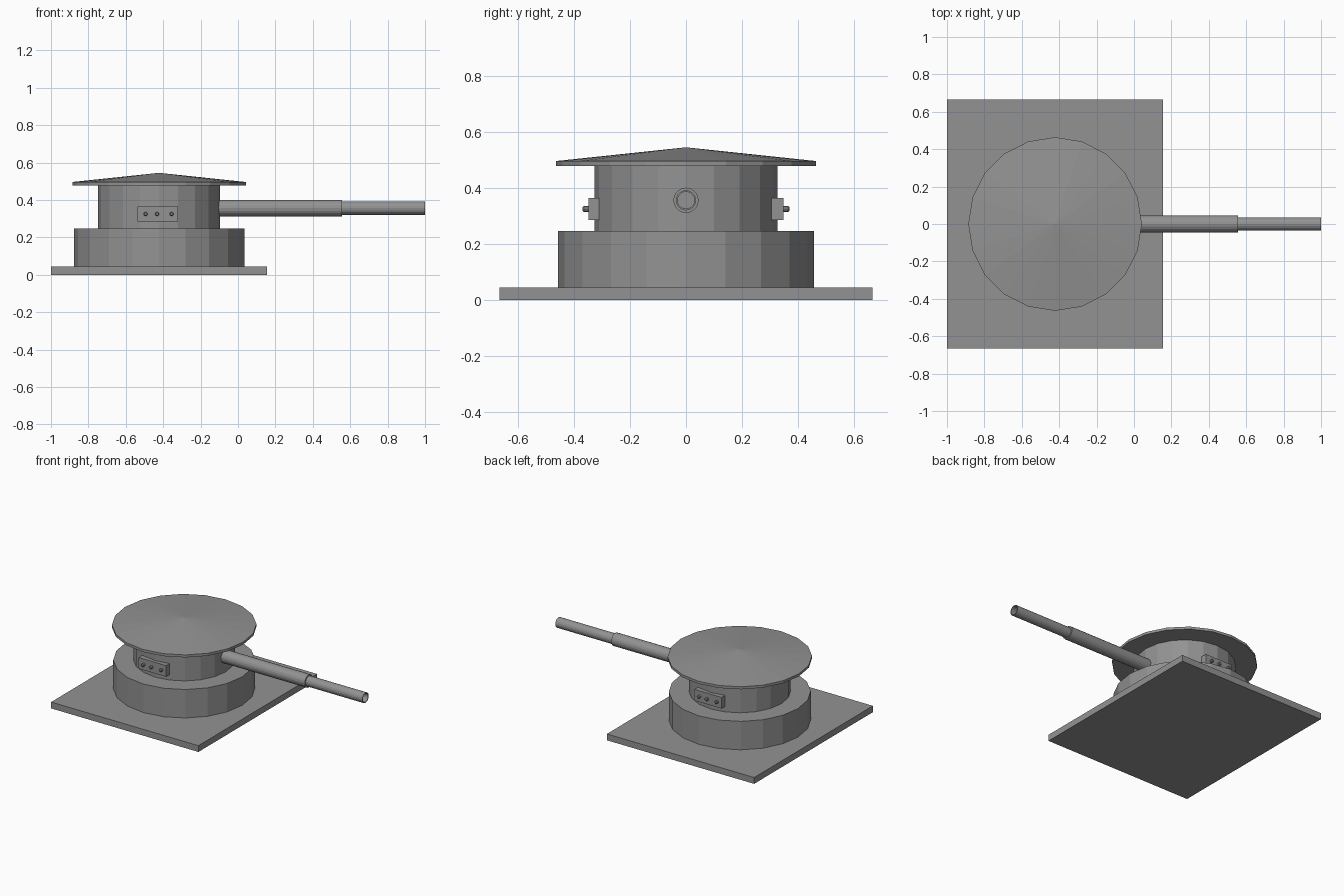
import bpy, bmesh, math
from mathutils import Matrix

if "Cube" in bpy.data.objects:
    bpy.data.objects.remove(bpy.data.objects["Cube"])

CX = -0.422   # turret axis
SIDES = 20

gray = bpy.data.materials.new("steel_gray")
gray.diffuse_color = (0.29, 0.29, 0.29, 1)
gray.use_nodes = True
gray.node_tree.nodes["Principled BSDF"].inputs["Base Color"].default_value = gray.diffuse_color


def finish(name, bm, matrix=Matrix()):
    bmesh.ops.remove_doubles(bm, verts=bm.verts, dist=1e-5)
    bmesh.ops.recalc_face_normals(bm, faces=bm.faces)
    me = bpy.data.meshes.new(name)
    bm.to_mesh(me)
    bm.free()
    me.materials.append(gray)
    ob = bpy.data.objects.new(name, me)
    ob.matrix_world = matrix
    bpy.context.collection.objects.link(ob)
    return ob


def box(name, lo, hi, matrix=Matrix()):
    bm = bmesh.new()
    bmesh.ops.create_cube(bm, size=1)
    for v in bm.verts:
        v.co = [(a + b) / 2 + c * (b - a) for a, b, c in zip(lo, hi, v.co)]
    return finish(name, bm, matrix)


def lathe(name, profile, sides, matrix):
    """Revolve (radius, height) points about local z; zero radius closes."""
    bm = bmesh.new()
    rings = []
    for r, z in profile:
        n = 1 if r == 0 else sides
        rings.append([bm.verts.new((r * math.cos(2 * math.pi * i / sides),
                                    r * math.sin(2 * math.pi * i / sides), z))
                      for i in range(n)])
    for a, b in zip(rings, rings[1:]):
        for i in range(sides):
            j = (i + 1) % sides
            quad = [a[i % len(a)], a[j % len(a)], b[j % len(b)], b[i % len(b)]]
            bm.faces.new(list(dict.fromkeys(quad)))
    return finish(name, bm, matrix)


axis = Matrix.Translation((CX, 0, 0))

# Base plate
box("base_plate", (-1, -0.665, 0), (0.155, 0.665, 0.045))

# Pedestal, drum and shallow conical roof
lathe("pedestal", [(0, 0.045), (0.456, 0.045), (0.456, 0.247), (0, 0.247)], SIDES, axis)
lathe("turret_drum", [(0, 0.247), (0.326, 0.247), (0.326, 0.48), (0, 0.48)], SIDES, axis)
lathe("roof", [(0, 0.478), (0.464, 0.478), (0.464, 0.496), (0, 0.545)], SIDES, axis)

# Stepped barrel with open muzzle, pointing along +x
barrel = Matrix.Translation((0, 0, 0.356)) @ Matrix.Rotation(math.pi / 2, 4, 'Y')
lathe("barrel", [(0, -0.15), (0.045, -0.15), (0.045, 0.555), (0.036, 0.555),
                 (0.036, 1.0), (0.030, 1.0), (0.030, 0.56), (0, 0.56)], SIDES, barrel)

# Control boxes with three buttons, repeated half a turn around the drum
for side, angle in (("front", 0), ("back", math.pi)):
    turn = axis @ Matrix.Rotation(angle, 4, 'Z')
    box(side + "_control_box", (-0.114, -0.348, 0.285), (0.101, -0.305, 0.364), turn)
    for k, x in enumerate((-0.072, -0.010, 0.067)):
        place = turn @ Matrix.Translation((x, -0.345, 0.325)) @ Matrix.Rotation(math.pi / 2, 4, 'X')
        lathe(f"{side}_button_{k + 1}",
              [(0, 0), (0.011, 0), (0.011, 0.019), (0.007, 0.024), (0, 0.024)], 8, place)
